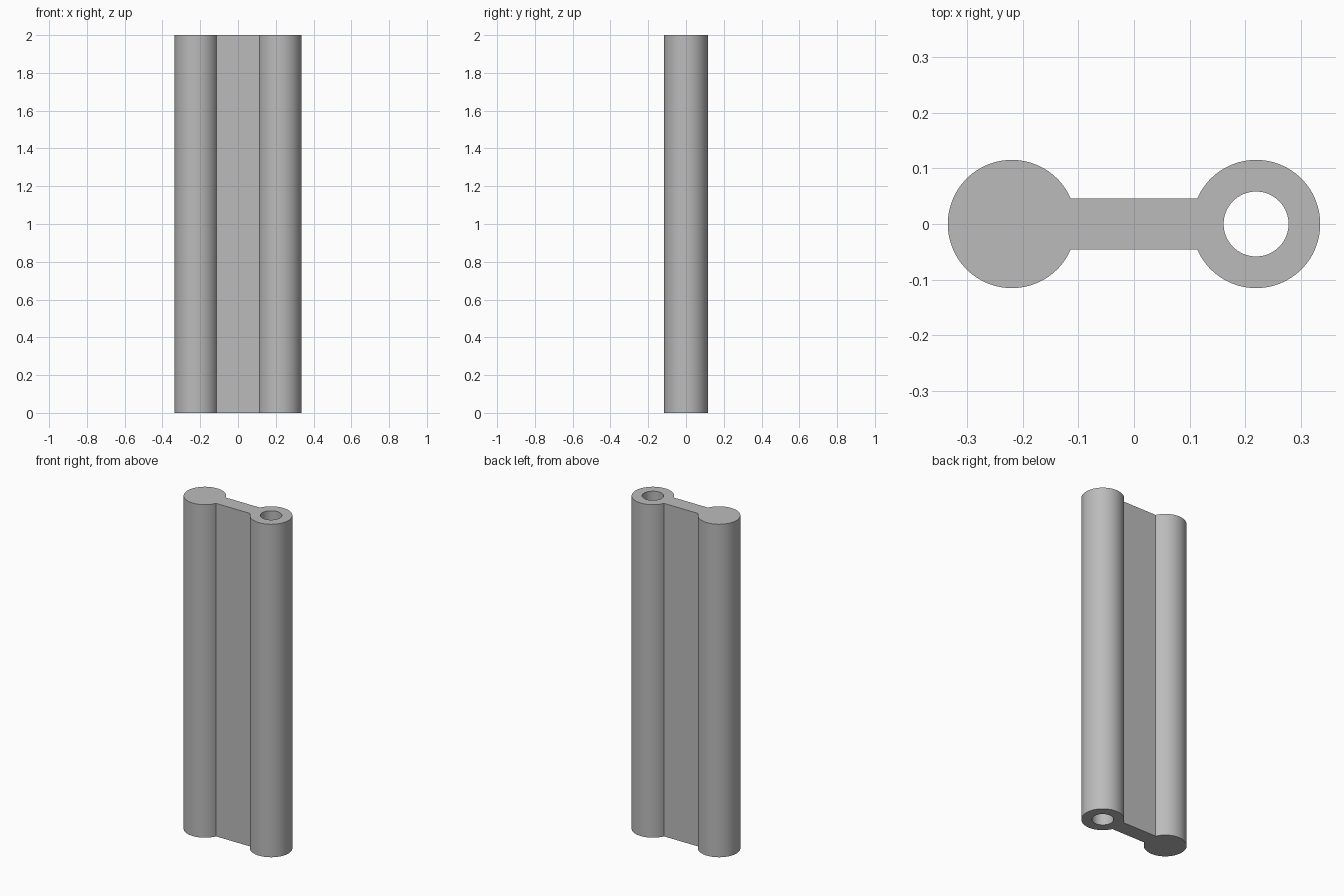
import bpy, bmesh
from math import asin, cos, sin, pi, tau

cube = bpy.data.objects.get("Cube")
if cube:
    bpy.data.objects.remove(cube, do_unlink=True)

HEIGHT = 2.0
OFFSET = 0.22        # distance of each round bead from the centre
RADIUS = 0.1155      # bead radius
BORE = 0.0585        # hole radius
WEB = 0.046          # half thickness of the flat web
SEGMENTS = 96


def arc(cx, radius, start, sweep, count):
    """Evenly spaced points along an arc centred on the x axis."""
    return [(cx + radius * cos(start + sweep * i / count),
             radius * sin(start + sweep * i / count)) for i in range(count + 1)]


def add_loop(bm, points):
    """Closed loop of edges on the ground plane."""
    verts = [bm.verts.new((x, y, 0)) for x, y in points]
    return [bm.edges.new((a, b)) for a, b in zip(verts, verts[1:] + verts[:1])]


# Grey material
grey = bpy.data.materials.new("plain_grey")
grey.use_nodes = True
colour = (0.5, 0.5, 0.5, 1)
grey.diffuse_color = colour
grey.node_tree.nodes["Principled BSDF"].inputs["Base Color"].default_value = colour

# Outline: two round beads joined by a web, with a bore through the left bead
neck = asin(WEB / RADIUS)
sweep = tau - 2 * neck
outline = (arc(OFFSET, RADIUS, neck - pi, sweep, SEGMENTS)
           + arc(-OFFSET, RADIUS, neck, sweep, SEGMENTS))
bore = arc(OFFSET, BORE, 0, tau, SEGMENTS)[:-1]

# Fill the cross-section and extrude it to full height
bm = bmesh.new()
edges = add_loop(bm, outline) + add_loop(bm, bore)
bmesh.ops.triangle_fill(bm, edges=edges, use_beauty=True, normal=(0, 0, 1))
result = bmesh.ops.extrude_face_region(bm, geom=bm.faces[:], use_keep_orig=True)
top = [v for v in result["geom"] if isinstance(v, bmesh.types.BMVert)]
bmesh.ops.translate(bm, verts=top, vec=(0, 0, HEIGHT))
bmesh.ops.recalc_face_normals(bm, faces=bm.faces[:])

mesh = bpy.data.meshes.new("connector_strip")
bm.to_mesh(mesh)
bm.free()
mesh.materials.append(grey)
strip = bpy.data.objects.new("connector_strip", mesh)
bpy.context.collection.objects.link(strip)

# Smooth round walls, sharp rims and neck corners
bpy.context.view_layer.objects.active = strip
strip.select_set(True)
bpy.ops.object.shade_smooth_by_angle(angle=pi / 6)
